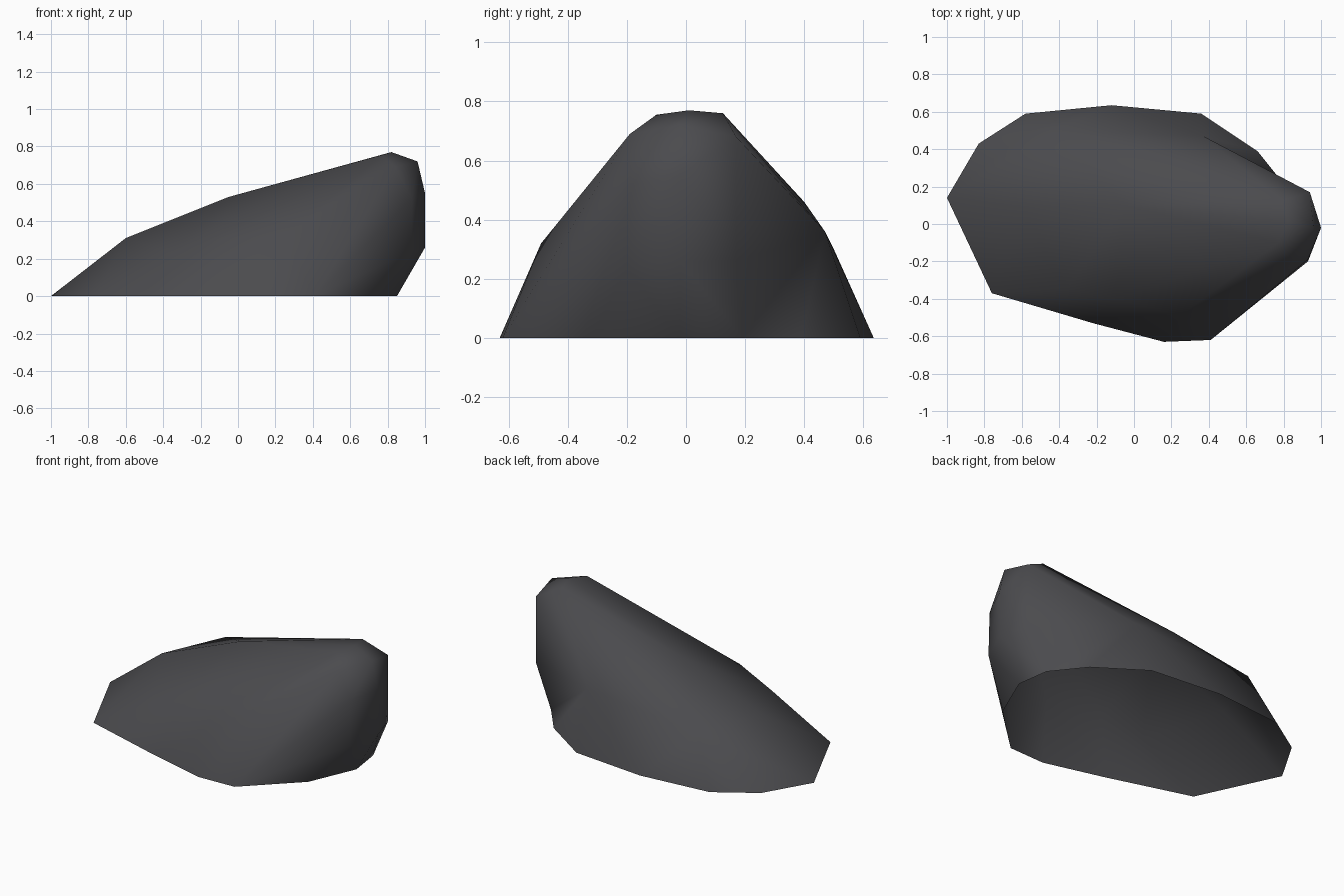
import bpy, bmesh, math
from mathutils import Vector

if "Cube" in bpy.data.objects:
    bpy.data.objects.remove(bpy.data.objects["Cube"])

# Footprint of the rock on the ground, starting from the tail
FOOT = [(-1, .14), (-.83, .43), (-.58, .59), (-.12, .635), (.36, .59),
        (.82, .19), (.85, -.02), (.72, -.32), (.41, -.62), (.16, -.63),
        (-.22, -.53), (-.76, -.37)]
# Blunt nose: steep wall corners
NOSE = [(.94, .17, .26), (1, -.02, .26), (.93, -.2, .24),
        (.94, .17, .68), (1, -.02, .55), (.93, -.19, .52),
        (.96, -.02, .72), (.84, -.19, .69)]
# Peak, sloping back and flanks
BACK = [(.82, .01, .77), (.79, .125, .76), (.77, -.1, .755),
        (-.05, .1, .53), (-.6, .09, .31),
        (.04, .4, .46), (.37, .47, .36), (-.44, .5, .3),
        (.25, -.49, .32), (-.1, -.4, .31), (-.36, -.35, .23)]

bm = bmesh.new()
for p in [(x, y, 0) for x, y in FOOT] + NOSE + BACK:
    bm.verts.new(p)
bmesh.ops.convex_hull(bm, input=bm.verts[:])
bmesh.ops.delete(bm, geom=[v for v in bm.verts if not v.link_faces], context='VERTS')

# The shell is open underneath
base = [f for f in bm.faces if all(v.co.z < 1e-4 for v in f.verts)]
bmesh.ops.delete(bm, geom=base, context='FACES')


def edge_at(a, b):
    ends = [min(bm.verts, key=lambda v: (v.co - Vector(p)).length) for p in (a, b)]
    return bm.edges.get(ends)


def flip(a, b):
    edge = edge_at(a, b)
    if edge and len(edge.link_faces) == 2:
        bmesh.ops.rotate_edges(bm, edges=[edge], use_ccw=False)


# Small hollow beside the nose: fold inward, then pull the foot back out
flip((.36, .59, 0), (.94, .17, .68))
flip((.36, .59, 0), (.94, .17, .26))
edge = edge_at((.36, .59, 0), (.82, .19, 0))
_, foot = bmesh.utils.edge_split(edge, edge.verts[0], .5)
foot.co = (.66, .39, 0)
bmesh.ops.triangulate(bm, faces=foot.link_faces[:])
bmesh.ops.recalc_face_normals(bm, faces=bm.faces[:])

mesh = bpy.data.meshes.new("rock")
bm.to_mesh(mesh)
bm.free()
rock = bpy.data.objects.new("rock", mesh)
bpy.context.collection.objects.link(rock)

stone = bpy.data.materials.new("dark grey stone")
stone.diffuse_color = (.07, .07, .076, 1)
stone.use_nodes = True
stone.node_tree.nodes["Principled BSDF"].inputs["Base Color"].default_value = stone.diffuse_color
mesh.materials.append(stone)

# Smooth stone
bpy.context.view_layer.objects.active = rock
rock.select_set(True)
bpy.ops.object.shade_smooth_by_angle(angle=math.radians(70))
